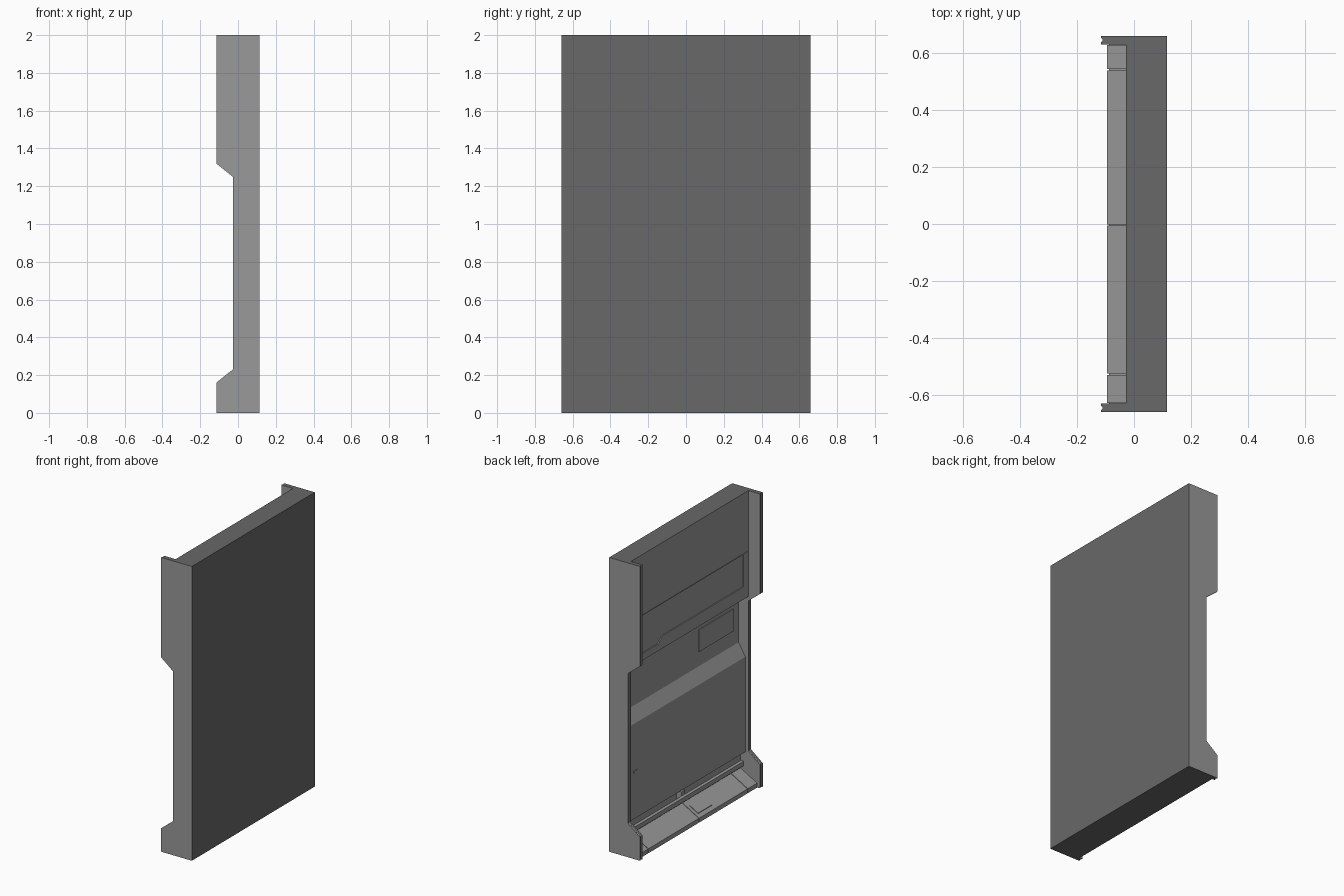
import bpy, bmesh

if "Cube" in bpy.data.objects:
    bpy.data.objects.remove(bpy.data.objects["Cube"])


def paint(name, v):
    m = bpy.data.materials.new(name)
    m.diffuse_color = (v, v, v, 1)
    m.use_nodes = True
    m.node_tree.nodes["Principled BSDF"].inputs["Base Color"].default_value = m.diffuse_color
    return m


GREY = paint("panel_grey", 0.32)
DARK = paint("outer_dark", 0.14)


def finish(name, bm):
    """Turn a bmesh into an object; outer back, top and bottom faces go dark."""
    bmesh.ops.recalc_face_normals(bm, faces=bm.faces)
    for f in bm.faces:
        c = f.calc_center_median()
        f.material_index = int(c.x > 0.113 or c.z > 1.999 or c.z < 0.001)
    me = bpy.data.meshes.new(name)
    me.materials.append(GREY)
    me.materials.append(DARK)
    bm.to_mesh(me)
    bm.free()
    ob = bpy.data.objects.new(name, me)
    bpy.context.collection.objects.link(ob)
    return ob


def loft(name, sections):
    """Skin a list of (y, [(x, z), ...]) sections along y, capped at both ends."""
    bm = bmesh.new()
    rings = [[bm.verts.new((x, y, z)) for x, z in pts] for y, pts in sections]
    n = len(rings[0])
    for a, b in zip(rings, rings[1:]):
        for i in range(n):
            j = (i + 1) % n
            bm.faces.new((a[i], a[j], b[j], b[i]))
    bm.faces.new(rings[0])
    bm.faces.new(rings[-1][::-1])
    return finish(name, bm)


def prism(name, pts, y0, y1):
    return loft(name, [(y0, pts), (y1, pts)])


def box(name, x0, x1, y0, y1, z0, z1):
    return prism(name, [(x0, z0), (x1, z0), (x1, z1), (x0, z1)], y0, y1)


def plate(name, pts, x0, x1):
    """Extrude a (y, z) outline along x."""
    bm = bmesh.new()
    face = bm.faces.new([bm.verts.new((x0, y, z)) for y, z in pts])
    ext = bmesh.ops.extrude_face_region(bm, geom=[face])
    for v in ext["geom"]:
        if isinstance(v, bmesh.types.BMVert):
            v.co.x = x1
    return finish(name, bm)


def cut(target, cutter):
    mod = target.modifiers.new("cut", "BOOLEAN")
    mod.operation = "DIFFERENCE"
    mod.solver = "EXACT"
    mod.object = cutter
    cutter.hide_render = True
    cutter.display_type = "WIRE"


# Side jambs: notched outline with a shallow groove down the front edge
def jamb_outline(d):
    return [(0.115, 0), (0.115, 2), (-0.115 + d, 2), (-0.115 + d, 1.32),
            (-0.027 + d, 1.25), (-0.027 + d, 0.23), (-0.115 + d, 0.16), (-0.115 + d, 0)]


for side, s in (("left", -1), ("right", 1)):
    loft(side + "_jamb", [(s * y, jamb_outline(d)) for y, d in
                          ((0.63, 0.0), (0.638, 0.0), (0.642, 0.005),
                           (0.648, 0.005), (0.652, 0.0), (0.66, 0.0))])

# Wall body: upper panel, deep middle bay, sloped ledge, lower panel, toe gap
body = prism("wall_body", [
    (0.115, 0), (0.115, 2), (-0.028, 2), (-0.028, 1.28), (0.045, 1.255),
    (0.045, 0.95), (-0.005, 0.864), (-0.005, 0.218), (0.03, 0.205),
    (0.03, 0.09), (-0.088, 0.022), (-0.088, 0)], -0.63, 0.63)

# Stepped recess in the upper panel
recess = plate("recess_cutter", [
    (-0.58, 1.585), (0.58, 1.585), (0.58, 1.327), (0.34, 1.327),
    (0.288, 1.365), (-0.58, 1.365)], -0.06, -0.021)
cut(body, recess)

# Thin seam across the upper panel
seam = box("seam_cutter", -0.06, -0.025, -0.625, 0.625, 1.588, 1.592)
cut(body, seam)

# Raised screen in the middle bay
box("bay_screen", 0.04, 0.05, -0.57, -0.196, 1.05, 1.2)

# Sloped floor sill in segments with narrow gaps
edges = [-0.63, -0.527, -0.003, 0.541, 0.63]
for i, (a, b) in enumerate(zip(edges, edges[1:])):
    prism(f"sill_plate_{i + 1}", [
        (0.032, 0.08), (0.032, 0.102), (-0.095, 0.03), (-0.095, 0), (-0.08, 0)],
        a + 0.002, b - 0.002)

# Hatch lying on the sill slope
prism("sill_hatch", [(-0.07, 0.035), (-0.07, 0.0485), (-0.005, 0.0853), (-0.005, 0.07)],
      -0.18, -0.03)

# Rail, centre bracket and latch below the lower panel
box("toe_rail", 0.008, 0.035, -0.63, 0.63, 0.12, 0.15)
prism("centre_bracket", [(0.03, 0.21), (-0.008, 0.21), (-0.008, 0.18), (0.03, 0.15)],
      0.02, 0.06)
box("panel_latch", -0.009, 0.0, 0.53, 0.57, 0.53, 0.545)
